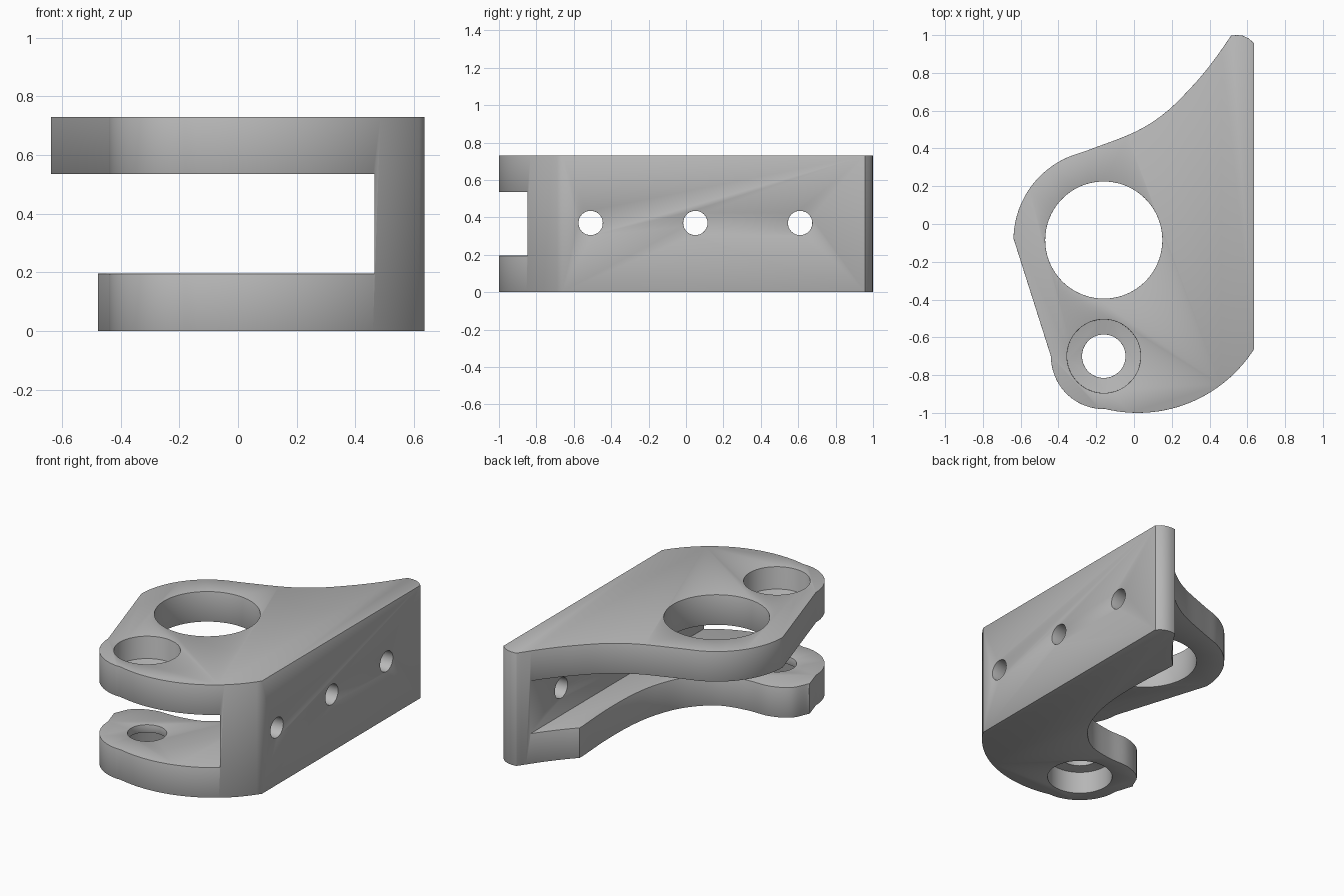
import bpy, bmesh
from math import cos, sin, pi, radians
from mathutils import Vector

if "Cube" in bpy.data.objects:
    bpy.data.objects.remove(bpy.data.objects["Cube"])

HEIGHT, LOW, HIGH = 0.73, 0.195, 0.535   # slot lies between LOW and HIGH
WALL = 0.465                             # inner face of the side wall
BORE, PIN = (-0.16, -0.085), (-0.16, -0.7)

grey = bpy.data.materials.new("grey metal")
grey.use_nodes = True
grey.diffuse_color = (0.48, 0.48, 0.48, 1)
grey.node_tree.nodes["Principled BSDF"].inputs["Base Color"].default_value = grey.diffuse_color


def arc(centre, r, a0, a1, n):
    angles = [radians(a0 + (a1 - a0) * i / n) for i in range(n + 1)]
    return [(centre[0] + r * cos(a), centre[1] + r * sin(a)) for a in angles]


def spline(points, n=6):
    """Smooth curve through the given points."""
    p = [Vector(q) for q in points]
    p = [2 * p[0] - p[1]] + p + [2 * p[-1] - p[-2]]
    out = []
    for a, b, c, d in zip(p, p[1:], p[2:], p[3:]):
        for i in range(n):
            t = i / n
            out.append(0.5 * (2 * b + (c - a) * t + (2 * a - 5 * b + 4 * c - d) * t * t
                              + (3 * b - a - 3 * c + d) * t ** 3))
    return [tuple(q) for q in out] + [tuple(p[-2])]


def prism(name, outline, z0, z1):
    bm = bmesh.new()
    face = bm.faces.new([bm.verts.new((x, y, z0)) for x, y in outline])
    top = bmesh.ops.extrude_face_region(bm, geom=[face])["geom"]
    verts = [v for v in top if isinstance(v, bmesh.types.BMVert)]
    bmesh.ops.translate(bm, verts=verts, vec=(0, 0, z1 - z0))
    bmesh.ops.recalc_face_normals(bm, faces=bm.faces)
    mesh = bpy.data.meshes.new(name)
    bm.to_mesh(mesh)
    bm.free()
    mesh.materials.append(grey)
    obj = bpy.data.objects.new(name, mesh)
    bpy.context.collection.objects.link(obj)
    return obj


def disc(centre, r, n=64):
    return arc(centre, r, 0, 360, n)[:-1]


def apply_modifiers(obj):
    bpy.ops.object.select_all(action='DESELECT')
    obj.select_set(True)
    bpy.context.view_layer.objects.active = obj
    for mod in list(obj.modifiers):
        bpy.ops.object.modifier_apply(modifier=mod.name)


def cut(obj, cutter):
    cutter.hide_render = True
    mod = obj.modifiers.new("cut", 'BOOLEAN')
    mod.operation, mod.solver, mod.object = 'DIFFERENCE', 'EXACT', cutter
    apply_modifiers(obj)
    bpy.data.objects.remove(cutter)


# Outer profile: round front, pin lobe, straight flank, bore lobe, swept back
outline = arc((0.02, -0.27), 0.73, -32.5, -104, 28)
outline += arc(PIN, 0.28, 265, 180, 16)
outline += arc(BORE, 0.478, 179, 106, 20)
outline += spline([(-0.24, 0.392), (0, 0.485), (0.16, 0.585), (0.3, 0.72), (0.41, 0.85), (0.515, 0.998)])
outline += [(0.545, 1.0), (0.575, 0.997), (0.608, 0.982), (0.635, 0.957)]
bracket = prism("bracket", outline, 0, HEIGHT)

# Slot that separates the two plates
cut(bracket, prism("slot_cutter", [(-2, -2), (WALL, -2), (WALL, 2), (-2, 2)], LOW, HIGH))

# Lower plate is cut back behind the pin lobe
relief = spline([(-0.475, -0.58), (-0.42, -0.475), (-0.3, -0.418), (-0.14, -0.41), (0.03, -0.365),
                 (0.17, -0.23), (0.25, -0.05), (0.285, 0.15), (0.29, 0.4), (0.275, 0.66)])
relief += [(0.27, 1.5), (-1.5, 1.5), (-1.5, -0.58)]
cut(bracket, prism("relief_cutter", relief, -0.2, 0.36))

# Large bore and stepped pin holes
cut(bracket, prism("bore_cutter", disc(BORE, 0.31, 96), HIGH - 0.1, 1))
cut(bracket, prism("pin_cutter", disc(PIN, 0.115), -0.2, 1))
for z0, z1 in ((-0.2, LOW - 0.05), (HIGH + 0.05, 1)):
    cut(bracket, prism("counterbore_cutter", disc(PIN, 0.195), z0, z1))

# Three screw holes through the wall
for y in (-0.51, 0.05, 0.61):
    cutter = prism("screw_cutter", disc((0, 0), 0.065, 40), -0.3, 0.3)
    cutter.rotation_euler = (0, pi / 2, 0)
    cutter.location = (0.58, y, 0.37)
    bpy.context.view_layer.update()
    cut(bracket, cutter)

# Softened edges
bevel = bracket.modifiers.new("soft edges", 'BEVEL')
bevel.width, bevel.segments = 0.01, 2
bevel.limit_method, bevel.angle_limit = 'ANGLE', radians(50)
apply_modifiers(bracket)
bpy.ops.object.shade_smooth_by_angle(angle=radians(35))
